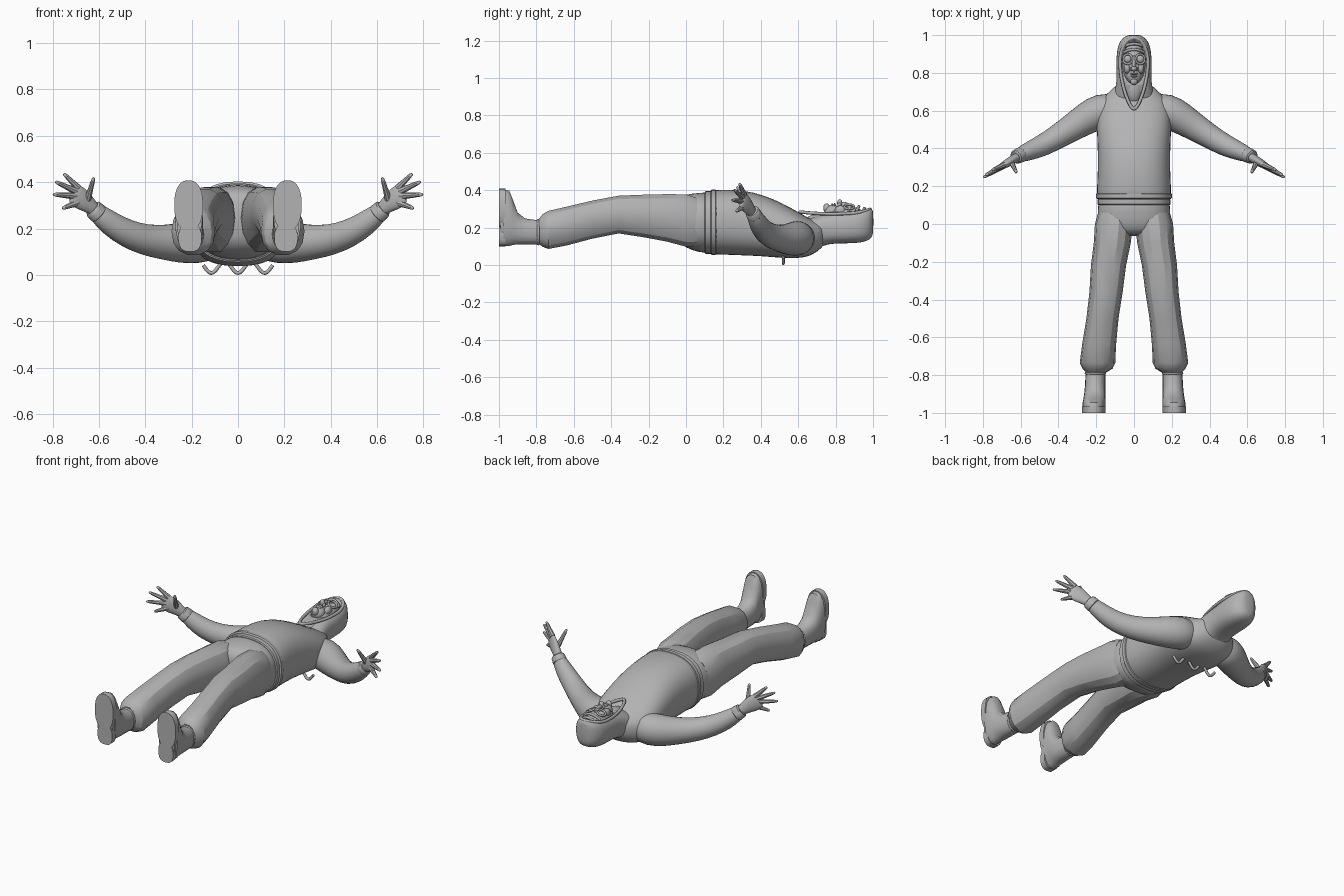
import bpy, bmesh, math
from mathutils import Vector, Matrix

if "Cube" in bpy.data.objects:
    bpy.data.objects.remove(bpy.data.objects["Cube"])

grey = bpy.data.materials.new("plain grey")
grey.use_nodes = True
tone = (0.45, 0.45, 0.45, 1)
grey.diffuse_color = tone
grey.node_tree.nodes["Principled BSDF"].inputs["Base Color"].default_value = tone


def finish(name, data, mirror=False, subdivide=0, angle=40):
    ob = bpy.data.objects.new(name, data)
    bpy.context.collection.objects.link(ob)
    data.materials.append(grey)
    if ob.type == 'MESH':
        bpy.ops.object.select_all(action='DESELECT')
        ob.select_set(True)
        bpy.context.view_layer.objects.active = ob
        if subdivide:
            bpy.ops.object.shade_smooth()
        else:
            bpy.ops.object.shade_smooth_by_angle(angle=math.radians(angle))
    if mirror:
        ob.modifiers.new("Mirror", 'MIRROR').use_mirror_merge = False
    if subdivide:
        ob.modifiers.new("Subdivision", 'SUBSURF').levels = subdivide
        ob.modifiers["Subdivision"].render_levels = subdivide
    return ob


def loft(name, sections, along_path=False, sides=16, power=2.0, **kw):
    """Skin of oval rings; a section is (x, y, z, side radius, height radius)."""
    bm = bmesh.new()
    centres = [Vector(s[:3]) for s in sections]
    rings = []
    for i, s in enumerate(sections):
        side, up = Vector((1, 0, 0)), Vector((0, 0, 1))
        if along_path:
            tangent = centres[min(i + 1, len(centres) - 1)] - centres[max(i - 1, 0)]
            side = tangent.cross(up).normalized()
            up = side.cross(tangent).normalized()
        ring = []
        for k in range(sides):
            a = math.tau * k / sides
            c, d = math.cos(a), math.sin(a)
            u = math.copysign(abs(c) ** (2 / power), c) * s[3]
            v = math.copysign(abs(d) ** (2 / power), d) * s[4]
            ring.append(bm.verts.new(centres[i] + side * u + up * v))
        rings.append(ring)
    for p, q in zip(rings, rings[1:]):
        for k in range(sides):
            n = (k + 1) % sides
            bm.faces.new((p[k], p[n], q[n], q[k]))
    bm.faces.new(rings[0])
    bm.faces.new(rings[-1])
    bmesh.ops.recalc_face_normals(bm, faces=bm.faces)
    me = bpy.data.meshes.new(name)
    bm.to_mesh(me)
    bm.free()
    return finish(name, me, **kw)


def body(name, rows, x=0, **kw):
    """Loft along y from rows of (y, half width, low z, high z)."""
    return loft(name, [(x, y, (lo + hi) / 2, w, (hi - lo) / 2) for y, w, lo, hi in rows], **kw)


def ball(name, centre, radii, tilt=0, **kw):
    bm = bmesh.new()
    m = Matrix.Translation(centre) @ Matrix.Rotation(tilt, 4, 'X') @ Matrix.Diagonal((*radii, 1))
    bmesh.ops.create_uvsphere(bm, u_segments=20, v_segments=12, radius=1, matrix=m)
    me = bpy.data.meshes.new(name)
    bm.to_mesh(me)
    bm.free()
    return finish(name, me, **kw)


def tube(name, points, radius, cyclic=False, **kw):
    cu = bpy.data.curves.new(name, 'CURVE')
    cu.dimensions = '3D'
    cu.bevel_depth, cu.bevel_resolution = radius, 2
    cu.use_fill_caps = True
    sp = cu.splines.new('POLY')
    sp.points.add(len(points) - 1)
    for p, co in zip(sp.points, points):
        p.co = (*co, 1)
    sp.use_cyclic_u = cyclic
    return finish(name, cu, **kw)


# Sweater
body("sweater", [(.135, .185, .07, .385), (.14, .198, .055, .4), (.17, .2, .055, .405),
                 (.3, .192, .05, .405), (.42, .195, .045, .375), (.52, .2, .035, .33),
                 (.6, .2, .035, .285), (.66, .18, .045, .25), (.7, .13, .07, .235),
                 (.75, .085, .11, .23)], sides=20, power=2.4, subdivide=1)
body("sweater_hem", [(.132, .194, .06, .396), (.137, .2, .054, .403),
                     (.158, .2, .054, .403), (.163, .194, .06, .396)], sides=32, power=2.4)

# Trousers
body("trouser_waist", [(.14, .188, .065, .39), (.1, .192, .062, .39), (.03, .197, .075, .385),
                       (-.03, .185, .11, .37), (-.065, .12, .16, .33)],
     sides=20, power=2.4, subdivide=1)
body("waistband", [(.134, .186, .066, .388), (.13, .193, .06, .395),
                   (.105, .194, .06, .395), (.1, .188, .066, .39)], sides=32, power=2.4)
loft("trouser_leg", [(.1, .06, .23, .09, .13), (.107, 0, .238, .1, .143), (.115, -.1, .252, .098, .13),
                     (.135, -.22, .262, .093, .117), (.148, -.36, .27, .088, .103),
                     (.167, -.5, .243, .085, .104), (.185, -.64, .208, .09, .106),
                     (.193, -.735, .188, .094, .104), (.193, -.765, .185, .08, .09),
                     (.2, -.785, .18, .055, .07)], sides=14, power=2.3, mirror=True, angle=28)

# Boots
loft("boot", [(.203, -.75, .178, .045, .06), (.204, -.79, .175, .052, .065),
              (.206, -.86, .18, .054, .07), (.207, -.9, .195, .057, .086),
              (.21, -.925, .228, .058, .122), (.212, -.945, .25, .06, .15),
              (.212, -.975, .254, .06, .153)], sides=18, power=2.3, mirror=True, angle=50)
tube("boot_top", [(.204 + .05 * math.cos(a * math.tau / 20), -.79,
                   .176 + .064 * math.sin(a * math.tau / 20)) for a in range(20)],
     .007, cyclic=True, mirror=True)
loft("sole", [(.213, -.965, .3, .062, .108), (.213, -1, .3, .062, .108)], sides=28, power=2.4, mirror=True)
loft("sole_heel", [(.207, -.965, .16, .05, .06), (.207, -1, .16, .05, .06)],
     sides=24, power=2.6, mirror=True)
loft("sole_arch", [(.21, -.965, .22, .052, .06), (.21, -.993, .22, .052, .06)],
     sides=20, power=4, mirror=True)

# Sleeves and cuffs
loft("sleeve", [(.07, .61, .15, .085, .085), (.18, .6, .143, .098, .098), (.25, .56, .138, .088, .09),
                (.32, .515, .14, .076, .077), (.4, .465, .15, .066, .069), (.48, .417, .178, .06, .062),
                (.55, .388, .22, .052, .055), (.6, .367, .262, .042, .046),
                (.62, .358, .28, .03, .034)], along_path=True, sides=14, mirror=True, subdivide=1)
loft("cuff", [(.598, .368, .26, .036, .04), (.602, .366, .264, .041, .044),
              (.624, .355, .284, .038, .041), (.628, .353, .288, .032, .035)],
     along_path=True, mirror=True)

# Hands
loft("palm", [(.6, .366, .262, .026, .028), (.632, .346, .292, .024, .032), (.662, .328, .318, .024, .047),
              (.695, .308, .34, .019, .053), (.718, .295, .352, .012, .045)],
     along_path=True, sides=12, mirror=True, subdivide=1)
fingers = {"index_finger": ((.69, .312, .375), (.752, .285, .437)),
           "middle_finger": ((.698, .305, .36), (.788, .258, .402)),
           "ring_finger": ((.7, .303, .34), (.798, .246, .347)),
           "little_finger": ((.69, .308, .312), (.758, .268, .287)),
           "thumb": ((.65, .328, .32), (.622, .272, .42))}
for name, ends in fingers.items():
    a, b = map(Vector, ends)
    loft(name, [(*a.lerp(b, f), r, r) for f, r in
                ((0, .016), (.4, .0125), (.8, .0095), (.96, .007), (1, .003))],
         along_path=True, sides=8, mirror=True)

# Hood with an opening cut for the face
hood = body("hood", [(.62, .12, .06, .24), (.68, .112, .07, .255), (.73, .095, .105, .275),
                     (.79, .092, .115, .285), (.87, .095, .115, .295), (.93, .09, .118, .302),
                     (.97, .074, .128, .306), (.993, .05, .145, .303), (1.002, .025, .17, .29)],
            sides=20, power=2.6, subdivide=1)
cutter = ball("face_cutter", (0, .85, .33), (.078, .132, .11))
cutter.hide_render = True
cutter.hide_viewport = True
cutter.display_type = 'WIRE'
cut = hood.modifiers.new("Opening", 'BOOLEAN')
cut.operation, cut.object, cut.solver = 'DIFFERENCE', cutter, 'EXACT'

# Hood edge, drawn down to a point on the chest
edge = []
for k in range(48):
    c, s = math.cos(k * math.tau / 48), math.sin(k * math.tau / 48)
    narrow = 1 if s > 0 else 1 - .35 * s * s
    edge.append((.074 * c * narrow, .86 + (.125 if s > 0 else .25) * s, .298 - .022 * c * c - .014 * max(0, -s)))
tube("hood_edge", edge, .009, cyclic=True)

# Face
ball("face", (0, .85, .25), (.062, .118, .066))
ball("neck", (0, .72, .225), (.05, .09, .05))
ball("jaw", (0, .785, .285), (.038, .045, .036))
ball("chin", (0, .752, .305), (.02, .018, .025))
ball("nose_bridge", (0, .852, .318), (.011, .042, .018), tilt=-.25)
ball("nose_tip", (0, .822, .332), (.015, .014, .02))
ball("nostril", (.012, .82, .322), (.009, .01, .012), mirror=True)
ball("cheek", (.036, .825, .292), (.018, .03, .026), mirror=True)
ball("upper_lip", (0, .795, .32), (.021, .006, .012))
ball("lower_lip", (0, .782, .318), (.018, .006, .012))
ball("eye", (.033, .873, .304), (.02, .02, .014), mirror=True)
tube("eye_rim", [(.033 + .024 * math.cos(k * math.tau / 20), .873 + .026 * math.sin(k * math.tau / 20),
                  .312 - .012 * math.cos(k * math.tau / 20)) for k in range(20)],
     .006, cyclic=True, mirror=True)
for name, y, z in (("brow_band", .912, .313), ("forehead_band", .942, .303)):
    tube(name, [(x * .0105, y + .012 - .0006 * x * x, z - .0011 * x * x) for x in range(-5, 6)], .008)

# Wavy cord across the upper back
tube("back_cord", [(.005 * k, .52, .033 - .025 * math.cos(.005 * k * math.tau / .115))
                   for k in range(-30, 31)], .008)
